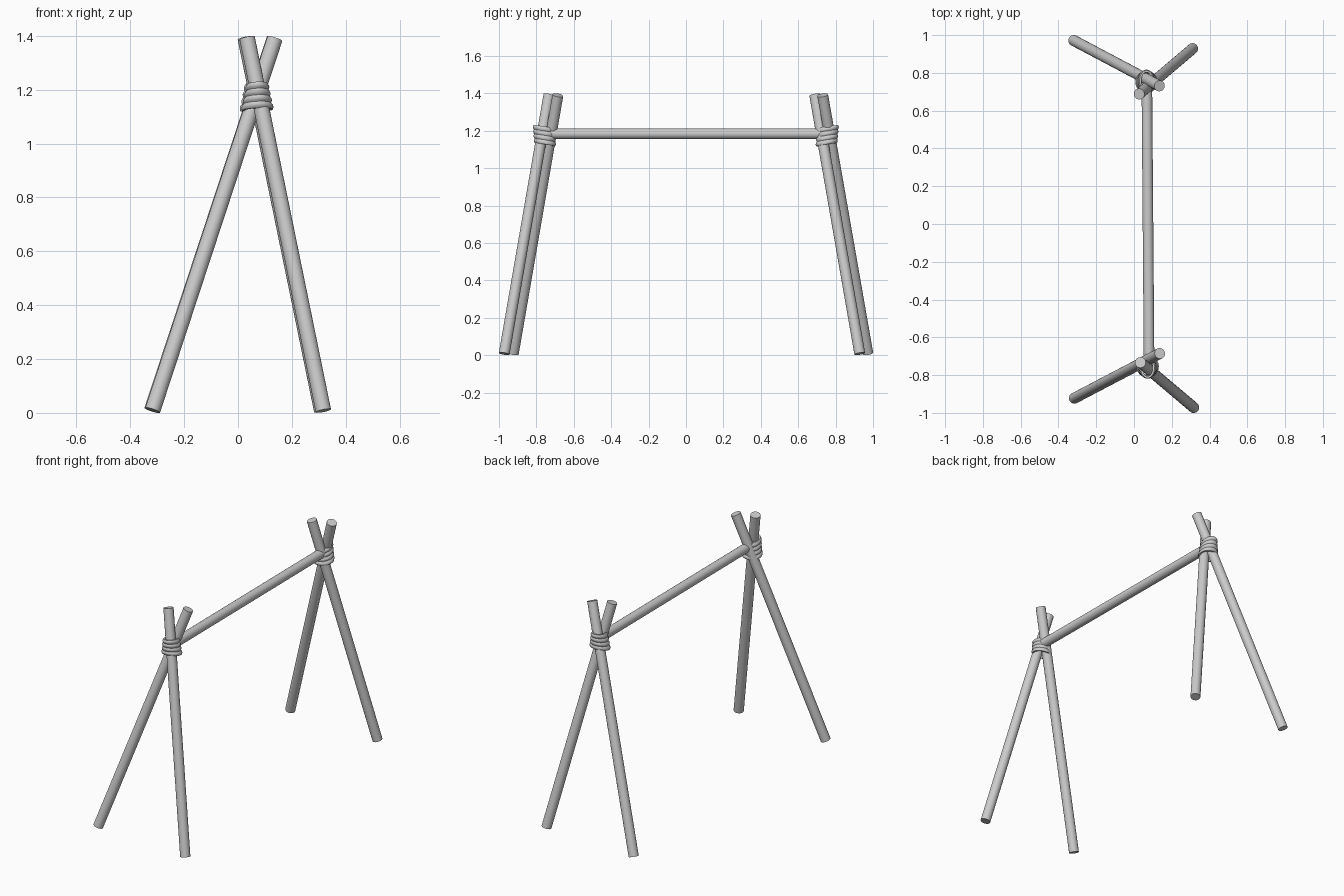
import bpy, bmesh
from math import sin, cos, tau
from mathutils import Vector

if "Cube" in bpy.data.objects:
    bpy.data.objects.remove(bpy.data.objects["Cube"])

R = 0.029
SIDES = 24


def smooth(ob):
    bpy.ops.object.select_all(action='DESELECT')
    ob.select_set(True)
    bpy.context.view_layer.objects.active = ob
    bpy.ops.object.shade_smooth_by_angle(angle=0.7)


def pole(name, a, b, r=R):
    a, b = Vector(a), Vector(b)
    d = b - a
    bpy.ops.mesh.primitive_cylinder_add(vertices=SIDES, radius=r, depth=d.length, location=(a + b) / 2)
    ob = bpy.context.object
    ob.name = name
    ob.rotation_euler = d.to_track_quat('Z', 'Y').to_euler()
    smooth(ob)


def lashing(name, x, y, side):
    """Banded rope wrap: narrow at the crossing, flared below, tilted with the legs."""
    bands, steps, z0, z1 = 4, 6, 1.125, 1.222
    outer = []
    for i in range(bands * steps + 1):
        t = i / (bands * steps)
        bulge = 0.005 * abs(sin(t * bands * tau / 2))
        outer.append((z0 + t * (z1 - z0),
                      0.058 - 0.021 * t ** 0.8 + bulge,
                      0.054 + bulge))
    inner = [(z, rx - 0.010, ry - 0.010) for z, rx, ry in reversed(outer[::steps])]
    bm = bmesh.new()
    rings = []
    for z, rx, ry in outer + inner:
        lean = side * 0.08 * (z - 1.17)
        ring = []
        for k in range(32):
            a = tau * k / 32
            dx, dy = rx * cos(a), ry * sin(a)
            ring.append(bm.verts.new((x + dx, y + lean + dy, z + side * 0.15 * dy + 0.05 * dx)))
        rings.append(ring)
    for p, q in zip(rings, rings[1:] + rings[:1]):
        for k in range(32):
            n = (k + 1) % 32
            bm.faces.new((p[k], p[n], q[n], q[k]))
    bmesh.ops.recalc_face_normals(bm, faces=bm.faces)
    me = bpy.data.meshes.new(name)
    bm.to_mesh(me)
    bm.free()
    ob = bpy.data.objects.new(name, me)
    bpy.context.collection.objects.link(ob)
    smooth(ob)


# Crossed leg pairs
pole("front_left_leg", (-0.317, -0.923, 0.01), (0.137, -0.685, 1.39))
pole("front_right_leg", (0.317, -0.972, 0.008), (0.034, -0.733, 1.392))
pole("back_left_leg", (-0.320, 0.972, 0.01), (0.135, 0.731, 1.39))
pole("back_right_leg", (0.311, 0.929, 0.008), (0.027, 0.688, 1.392))

# Crossbar resting in the crossings
pole("crossbar", (0.080, -0.75, 1.184), (0.068, 0.75, 1.184), 0.028)

# Rope lashings around each crossing
lashing("front_lashing", 0.072, -0.757, -1)
lashing("back_lashing", 0.066, 0.755, 1)
